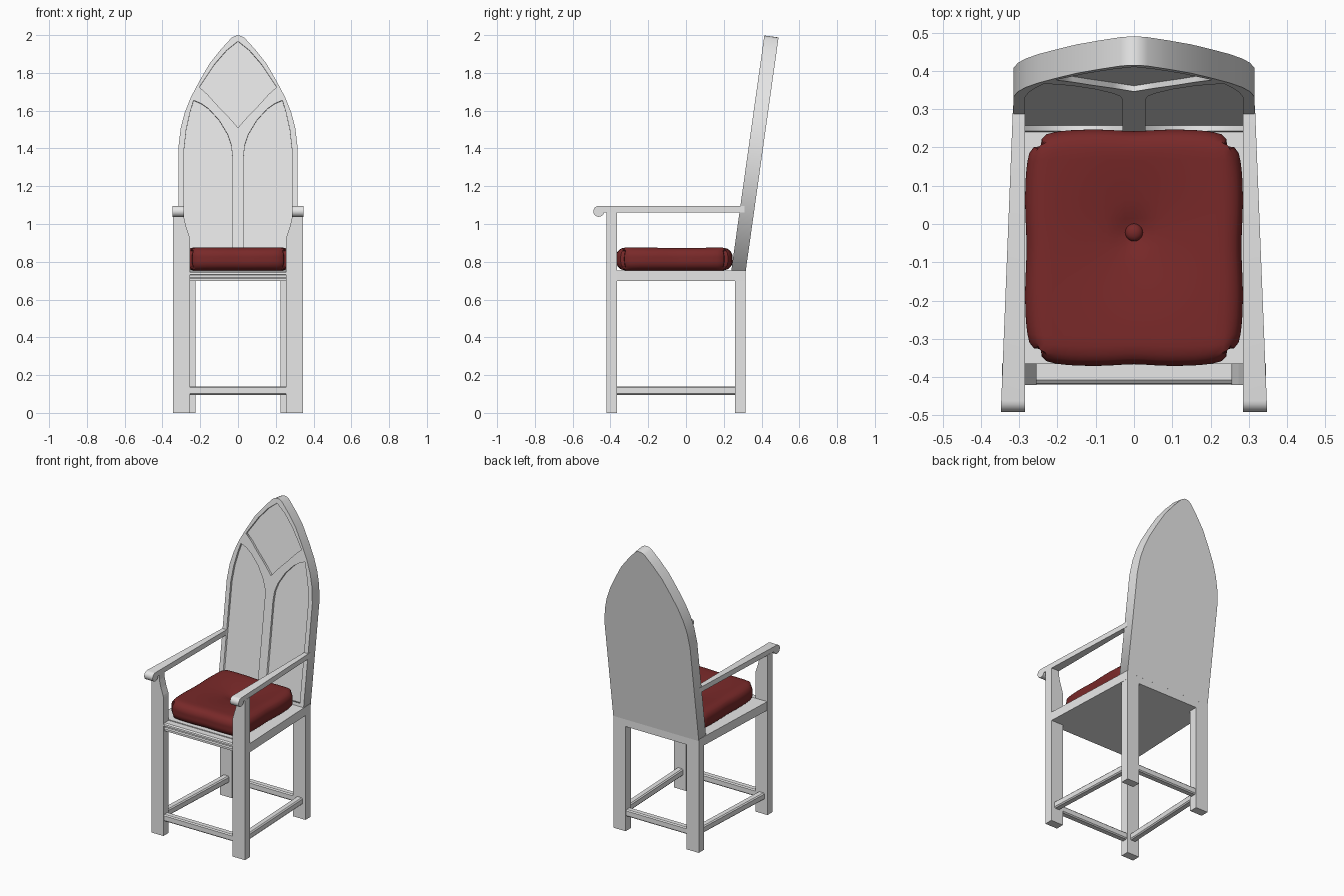
import bpy, bmesh, math
from mathutils import Vector

if "Cube" in bpy.data.objects:
    bpy.data.objects.remove(bpy.data.objects["Cube"])


def material(name, rgb):
    m = bpy.data.materials.new(name)
    m.diffuse_color = (*rgb, 1)
    m.use_nodes = True
    m.node_tree.nodes["Principled BSDF"].inputs["Base Color"].default_value = m.diffuse_color
    return m


GREY = material("pale_grey", (0.8, 0.8, 0.8))
RED = material("dark_red", (0.19, 0.022, 0.022))


def finish(name, bm, mat, smooth=False):
    bmesh.ops.recalc_face_normals(bm, faces=bm.faces)
    me = bpy.data.meshes.new(name)
    bm.to_mesh(me)
    bm.free()
    me.materials.append(mat)
    ob = bpy.data.objects.new(name, me)
    bpy.context.collection.objects.link(ob)
    if smooth:
        bpy.context.view_layer.objects.active = ob
        ob.select_set(True)
        bpy.ops.object.shade_smooth_by_angle(angle=math.radians(35))
        ob.select_set(False)
    return ob


def loft(name, a, b, smooth=False):
    """Solid between two matching outlines of 3D points."""
    bm = bmesh.new()
    va, vb = [[bm.verts.new(p) for p in ring] for ring in (a, b)]
    bm.faces.new(va)
    bm.faces.new(vb)
    n = len(va)
    for i in range(n):
        bm.faces.new((va[i], va[(i + 1) % n], vb[(i + 1) % n], vb[i]))
    return finish(name, bm, GREY, smooth)


def square(h, c):
    """Square section with chamfered corners."""
    k = h - c
    return [(h, k), (k, h), (-k, h), (-h, k), (-h, -k), (-k, -h), (k, -h), (h, -k)]


FRONT, BACK = -0.42, 0.315
SEAT_LOW, SEAT_TOP = 0.697, 0.755
bar = square(0.0225, 0.007)

# Legs, arms and side stretchers, one set per side
arc = [(-0.462 + 0.029 * math.cos(t), 1.067 + 0.029 * math.sin(t))
       for t in [math.radians(90 + 270 * i / 14) for i in range(15)]]
arm_profile = [(0.31, 1.062), (0.31, 1.096)] + arc + [(-0.433, 1.062)]

for s, side in ((-1, "left"), (1, "right")):
    leg = [(0.255, 0), (0.345, 0), (0.345, 1.065), (0.285, 1.065),
           (0.285, 1.03), (0.273, 0.98), (0.258, 0.935), (0.255, 0.92)]
    loft("front_leg_" + side, [(s * x, FRONT, z) for x, z in leg],
         [(s * x, -0.365, z) for x, z in leg])
    leg = [(0.225, 0), (0.315, 0), (0.315, SEAT_TOP), (0.225, SEAT_TOP)]
    loft("back_leg_" + side, [(s * x, 0.26, z) for x, z in leg],
         [(s * x, BACK, z) for x, z in leg])
    loft("armrest_" + side, [(s * 0.285, y, z) for y, z in arm_profile],
         [(s * (0.316 + (0.31 - y) * 0.04), y, z) for y, z in arm_profile], True)
    loft("side_stretcher_" + side,
         [(s * (0.30 + u), -0.38, 0.118 + v) for u, v in bar],
         [(s * (0.27 + u), 0.275, 0.118 + v) for u, v in bar])

# Front and back stretchers
for name, y, x in (("front_stretcher", -0.393, 0.26), ("back_stretcher", 0.287, 0.23)):
    loft(name, [(-x, y + u, 0.118 + v) for u, v in bar],
         [(x, y + u, 0.118 + v) for u, v in bar])

# Seat board tapering to the back, and moulded front rail
plan = [(-0.343, -0.366), (0.343, -0.366), (0.315, BACK), (-0.315, BACK)]
loft("seat_board", [(x, y, SEAT_LOW) for x, y in plan],
     [(x, y, SEAT_TOP) for x, y in plan])
rail = [(-0.36, SEAT_LOW), (-0.41, SEAT_LOW), (-0.41, 0.711), (-0.403, 0.717),
        (-0.403, 0.729), (-0.419, 0.733), (-0.417, 0.743), (-0.408, 0.75), (-0.36, 0.75)]
loft("front_rail", [(-0.26, y, z) for y, z in rail], [(0.26, y, z) for y, z in rail])

# Tilted pointed-arch back: solid slab with a tracery frame on its front
TILT = math.atan(0.1405)


def mirrored(half):
    """Close a right-hand outline whose first or last point is on the centre."""
    return half + [(-x, z) for x, z in reversed(half) if x > 1e-4]


def tilted_plate(name, loops, depth0, depth1):
    cu = bpy.data.curves.new(name, "CURVE")
    cu.dimensions = "2D"
    cu.fill_mode = "BOTH"
    cu.extrude = (depth1 - depth0) / 2
    for loop in loops:
        sp = cu.splines.new("POLY")
        sp.points.add(len(loop) - 1)
        for p, (x, z) in zip(sp.points, loop):
            p.co = (x, (z - SEAT_TOP) / math.cos(TILT), 0, 1)
        sp.use_cyclic_u = True
    tmp = bpy.data.objects.new(name + "_curve", cu)
    bpy.context.collection.objects.link(tmp)
    bm = bmesh.new()
    bm.from_mesh(tmp.to_mesh())
    tmp.to_mesh_clear()
    bpy.data.objects.remove(tmp)
    bmesh.ops.remove_doubles(bm, verts=bm.verts, dist=1e-4)
    mid = (depth0 + depth1) / 2
    for v in bm.verts:
        x, h, d = v.co
        d += mid
        v.co = (x, 0.24 + h * math.sin(TILT) + d * math.cos(TILT),
                SEAT_TOP + h * math.cos(TILT) - d * math.sin(TILT))
    return finish(name, bm, GREY)


outline = mirrored([(0.315, SEAT_TOP), (0.315, 1.41), (0.303, 1.51), (0.282, 1.59),
                    (0.25, 1.67), (0.205, 1.755), (0.15, 1.85), (0.09, 1.925),
                    (0.035, 1.985), (0.015, 1.996), (0, 1.998)])
upper = mirrored([(0, 1.51), (0.055, 1.573), (0.116, 1.635), (0.16, 1.685), (0.205, 1.725),
                  (0.165, 1.785), (0.125, 1.845), (0.06, 1.92), (0, 1.968)])
lower = [(0.03, 0.775), (0.03, 1.36), (0.036, 1.42), (0.055, 1.475), (0.1, 1.55),
         (0.155, 1.61), (0.195, 1.638), (0.235, 1.655), (0.254, 1.59), (0.274, 1.5),
         (0.285, 1.40), (0.285, 0.775)]
tilted_plate("back_slab", [outline], 0.015, 0.076)
tilted_plate("back_tracery",
             [outline, upper, lower, [(-x, z) for x, z in lower]], 0, 0.015)

# Plump cushion: rounded box pulled down at the middle
half, r = Vector((0.285, 0.309, 0.061)), 0.05
centre = Vector((0, -0.062, 0.815))
bm = bmesh.new()
bmesh.ops.create_cube(bm, size=2)
bmesh.ops.subdivide_edges(bm, edges=bm.edges, cuts=23, use_grid_fill=True)
for v in bm.verts:
    p = Vector(v.co[i] * half[i] for i in range(3))
    u, w = v.co.x, v.co.y
    # round the plan corners, then the edges
    shrink = 1 - 0.1 * (abs(u) * abs(w)) ** 5
    q = Vector(max(-half[i] + r, min(half[i] - r, p[i])) for i in range(3))
    p = q + (p - q).normalized() * r if (p - q).length > 1e-6 else p
    p.x *= shrink * (1 - 0.015 * math.exp(-(w / 0.25) ** 2))
    p.y *= shrink * (1 - 0.015 * math.exp(-(u / 0.2) ** 2))
    if p.z > 0:
        d2 = u * u + (w - 0.13) ** 2
        p.z -= 0.03 * math.exp(-d2 / 0.3) + 0.02 * math.exp(-d2 / 0.02)
    v.co = p + centre
finish("cushion", bm, RED, True)

bm = bmesh.new()
bmesh.ops.create_uvsphere(bm, u_segments=20, v_segments=12, radius=0.023)
for v in bm.verts:
    v.co = (v.co.x, v.co.y - 0.022, v.co.z * 0.7 + 0.834)
finish("cushion_button", bm, RED, True)
